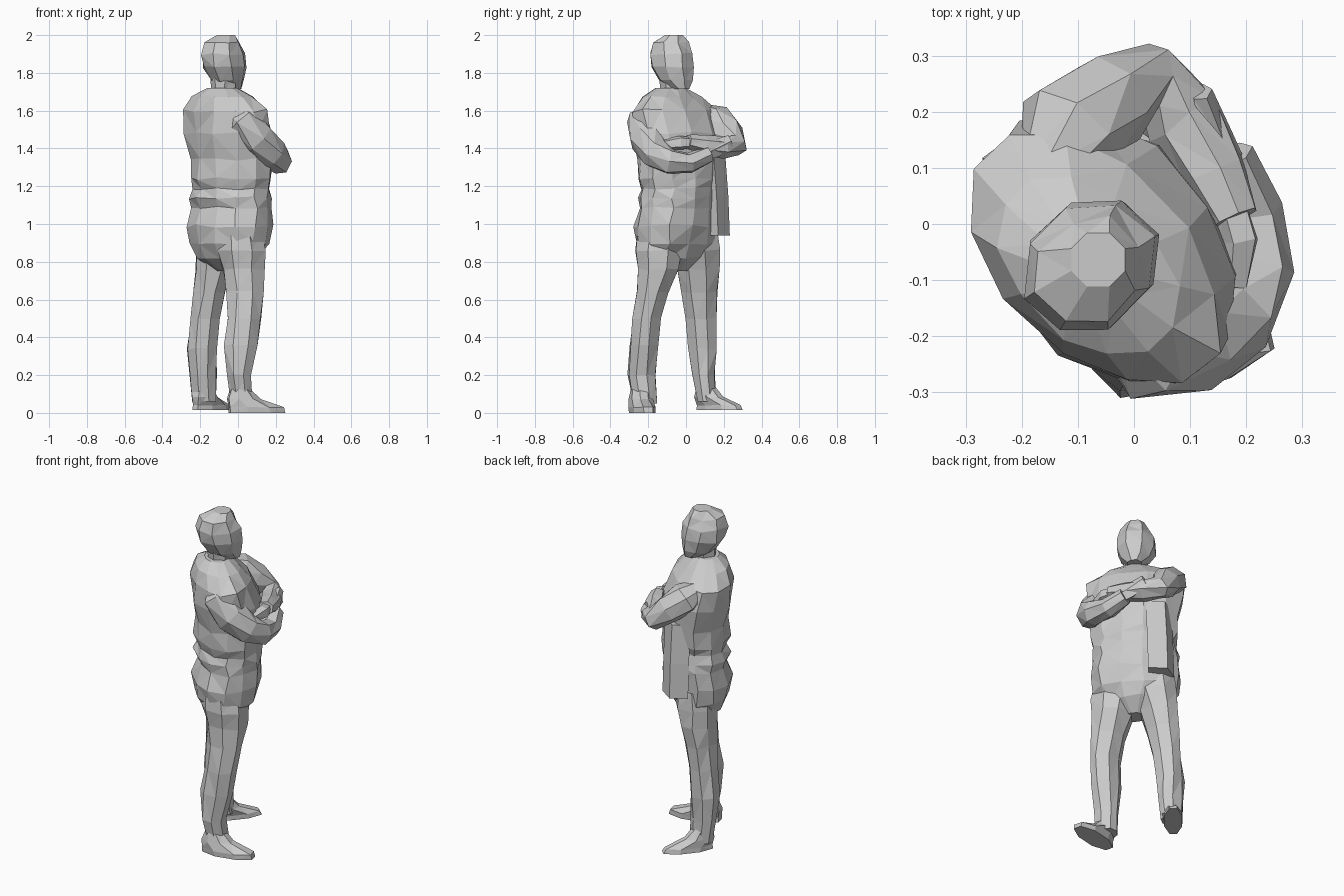
import bpy, bmesh, math, random
from mathutils import Vector

random.seed(4)
R = math.sqrt(0.5)


def skin(name, rings, jitter=0.006):
    """Join rings of points into a closed flat-faced shell."""
    bm = bmesh.new()
    last = len(rings) - 1
    rows = []
    for i, ring in enumerate(rings):
        j = 0 if i in (0, last) else jitter
        rows.append([bm.verts.new(p + Vector([random.uniform(-j, j) for _ in range(3)]))
                     for p in ring])
    n = len(rows[0])
    for a, b in zip(rows, rows[1:]):
        for k in range(n):
            bm.faces.new((a[k], a[(k + 1) % n], b[(k + 1) % n], b[k]))
    bm.faces.new(rows[0][::-1])
    bm.faces.new(rows[-1])
    bmesh.ops.triangulate(bm, faces=bm.faces[:])
    bmesh.ops.recalc_face_normals(bm, faces=bm.faces[:])
    me = bpy.data.meshes.new(name)
    bm.to_mesh(me)
    bm.free()
    ob = bpy.data.objects.new(name, me)
    bpy.context.collection.objects.link(ob)
    return ob


def stack(name, rows, sides, angle=0.0, jitter=0.006):
    """Horizontal elliptical rings: x, y, z, half length, half width."""
    c, s = math.cos(math.radians(angle)), math.sin(math.radians(angle))
    rings = []
    for x, y, z, a, b in rows:
        ring = []
        for k in range(sides):
            t = 2 * math.pi * (k + 0.5) / sides
            u, v = 1.04 * a * math.cos(t), 1.04 * b * math.sin(t)
            ring.append(Vector((x + u * c - v * s, y + u * s + v * c, z)))
        rings.append(ring)
    return skin(name, rings, jitter)


def body(name, rows, sides, jitter=0.006):
    """Rings in the body's own frame, turned 45 degrees: right, forward, z, half width, half depth."""
    return stack(name, [((d + s) * R, (s - d) * R, z, dep, w) for d, s, z, w, dep in rows],
                 sides, 45, jitter)


def limb(name, rows, sides=7, jitter=0.005):
    """Tube along a path: x, y, z, half width, half height."""
    pts = [Vector(r[:3]) for r in rows]
    rings = []
    for i, p in enumerate(pts):
        t = (pts[min(i + 1, len(pts) - 1)] - pts[max(i - 1, 0)]).normalized()
        a = t.cross(Vector((0, 0, 1))).normalized()
        b = a.cross(t)
        rings.append([p + a * rows[i][3] * math.cos(2 * math.pi * k / sides)
                      + b * rows[i][4] * math.sin(2 * math.pi * k / sides) for k in range(sides)])
    return skin(name, rings, jitter)


# Jacket, hips and seat
body("torso", [
    (0, -.07, .75, .06, .05), (0, -.075, .82, .17, .125), (0, -.07, .90, .232, .165),
    (.005, -.068, .99, .247, .182), (0, -.055, 1.09, .235, .172), (0, -.06, 1.14, .238, .178),
    (0, -.05, 1.19, .225, .168), (0, -.055, 1.24, .233, .178), (0, -.052, 1.34, .238, .178),
    (0, -.065, 1.48, .262, .188), (-.005, -.095, 1.60, .265, .158),
    (0, -.115, 1.67, .185, .115), (0, -.115, 1.72, .085, .07)], 12, .009)

# Open jacket front hanging at the left hip
outline = [(-.14, .18), (-.05, .232), (.04, .17), (-.04, .08)]
skin("jacket_flap", [[Vector((x, y + dy, z)) for x, y in outline]
                     for z, dy in ((.94, 0), (1.15, -.008), (1.38, -.025))], 0)

# Neck and head
body("neck", [(0, -.11, 1.62, .08, .08), (0, -.105, 1.70, .062, .065),
              (0, -.10, 1.80, .07, .075)], 7)
body("head", [
    (0, -.035, 1.715, .04, .045), (0, -.075, 1.76, .08, .09), (0, -.10, 1.83, .112, .122),
    (0, -.113, 1.90, .108, .122), (0, -.115, 1.96, .088, .098), (0, -.09, 2.0, .05, .05)], 8)

# Trouser legs
stack("right_leg", [
    (.02, -.215, .05, .06, .065), (.005, -.232, .20, .06, .075), (.015, -.222, .36, .09, .078),
    (.03, -.21, .50, .092, .075), (.035, -.18, .64, .10, .085), (.03, -.15, .76, .115, .112),
    (.02, -.145, .86, .13, .13), (.01, -.14, .97, .12, .12)], 8)
stack("left_leg", [
    (-.18, .11, .06, .065, .05), (-.185, .095, .20, .075, .062), (-.19, .085, .34, .08, .075),
    (-.175, .08, .50, .08, .082), (-.15, .068, .64, .085, .10), (-.13, .062, .76, .097, .115),
    (-.115, .055, .86, .115, .125), (-.11, .05, .97, .11, .12)], 8)

# Shoes, the left one turned out
stack("right_shoe", [(.10, -.232, 0, .155, .06), (.095, -.232, .03, .15, .062),
                     (.03, -.24, .075, .09, .06), (.01, -.235, .13, .05, .055)], 8, 13, .003)
stack("left_shoe", [(-.135, .178, .015, .148, .052), (-.14, .173, .04, .138, .052),
                    (-.175, .12, .085, .085, .055), (-.185, .105, .14, .05, .05)], 8, 50, .003)

# Folded arms: upper arm, elbow, forearm, hand
limb("right_arm", [
    (-.03, -.16, 1.60, .05, .05), (.025, -.223, 1.54, .095, .09), (.10, -.205, 1.45, .095, .095),
    (.18, -.16, 1.37, .082, .085), (.22, -.08, 1.33, .065, .07), (.205, .02, 1.325, .06, .058),
    (.165, .12, 1.37, .05, .048)])
limb("right_hand", [(.18, .08, 1.37, .03, .04), (.145, .15, 1.40, .035, .05),
                    (.12, .235, 1.44, .02, .035)], 5, .003)
limb("left_arm", [
    (-.16, .08, 1.59, .05, .05), (-.115, .17, 1.55, .10, .085), (-.04, .22, 1.485, .09, .085),
    (.03, .258, 1.415, .065, .065), (.09, .185, 1.405, .07, .06), (.145, .09, 1.42, .06, .05),
    (.18, .01, 1.435, .045, .04)])
limb("left_hand", [(.165, .05, 1.43, .035, .03), (.19, -.03, 1.43, .035, .04),
                   (.18, -.11, 1.42, .025, .03)], 5, .003)
